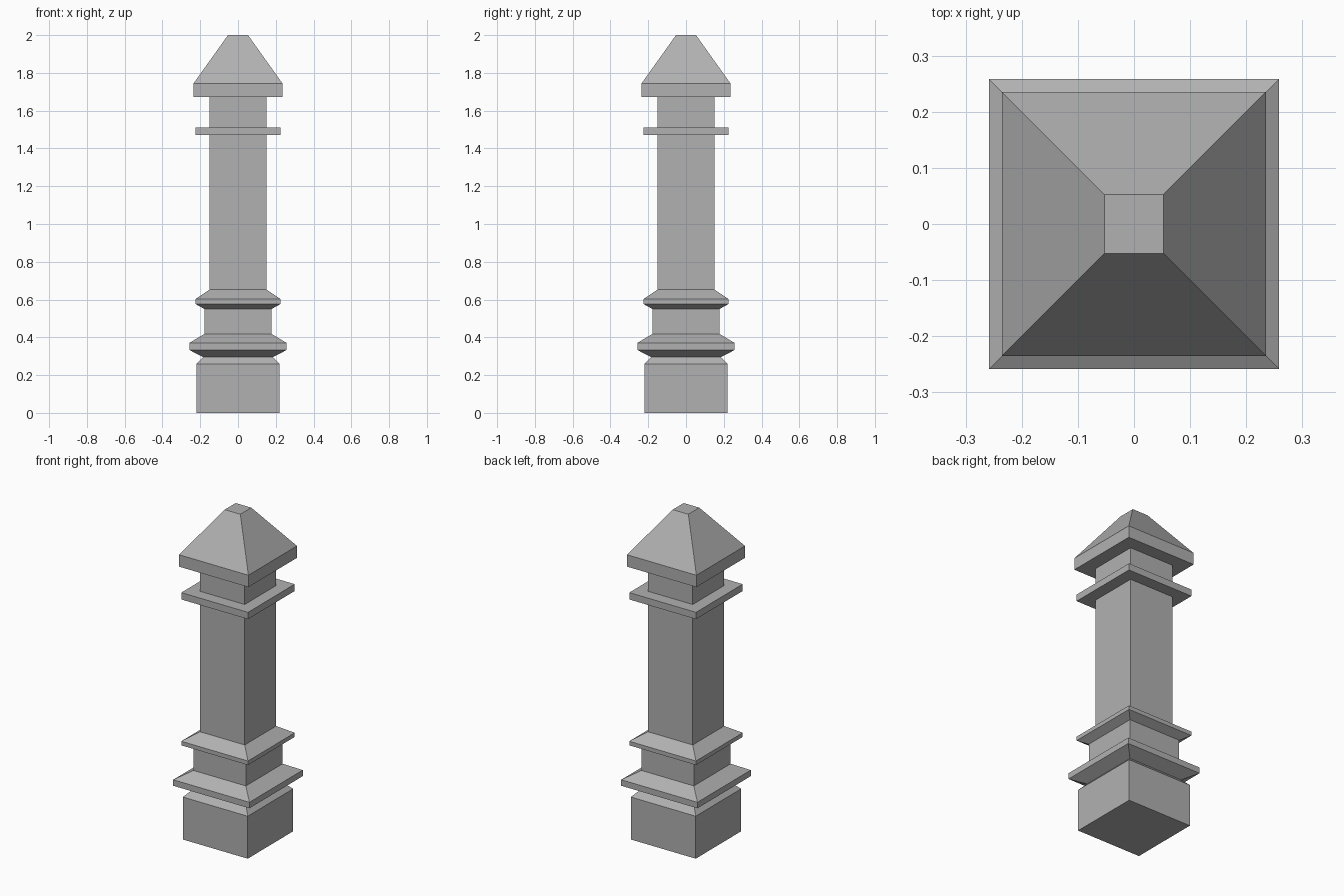
import bpy
import bmesh

if "Cube" in bpy.data.objects:
    bpy.data.objects.remove(bpy.data.objects["Cube"])

# Square pillar outline from bottom to top: (half width, height)
BASE = [(0.22, 0.0), (0.22, 0.26), (0.185, 0.296)]
LOWER_MOULDING = [(0.258, 0.333), (0.258, 0.37), (0.178, 0.418)]
UPPER_MOULDING = [(0.178, 0.55), (0.226, 0.577), (0.226, 0.602), (0.152, 0.652)]
SHAFT_AND_COLLAR = [(0.152, 1.47), (0.226, 1.47), (0.226, 1.512), (0.152, 1.512)]
CAP = [(0.152, 1.672), (0.235, 1.672), (0.235, 1.745), (0.053, 2.0)]


def square_loft(name, profile):
    """Skin a stack of square rings into one closed, flat-shaded solid."""
    bm = bmesh.new()
    corners = [(-1, -1), (1, -1), (1, 1), (-1, 1)]
    rings = [[bm.verts.new((x * r, y * r, z)) for x, y in corners] for r, z in profile]
    for low, high in zip(rings, rings[1:]):
        for i in range(4):
            j = (i + 1) % 4
            bm.faces.new((low[i], low[j], high[j], high[i]))
    bm.faces.new(rings[0][::-1])
    bm.faces.new(rings[-1])
    mesh = bpy.data.meshes.new(name)
    bm.to_mesh(mesh)
    bm.free()
    obj = bpy.data.objects.new(name, mesh)
    bpy.context.collection.objects.link(obj)
    return obj


# Whole pillar as one watertight skin
pillar = square_loft("pillar", BASE + LOWER_MOULDING + UPPER_MOULDING + SHAFT_AND_COLLAR + CAP)

# Dark grey stone
stone = bpy.data.materials.new("dark_stone")
stone.diffuse_color = (0.44, 0.44, 0.44, 1.0)
stone.use_nodes = True
stone.node_tree.nodes["Principled BSDF"].inputs["Base Color"].default_value = stone.diffuse_color
pillar.data.materials.append(stone)
